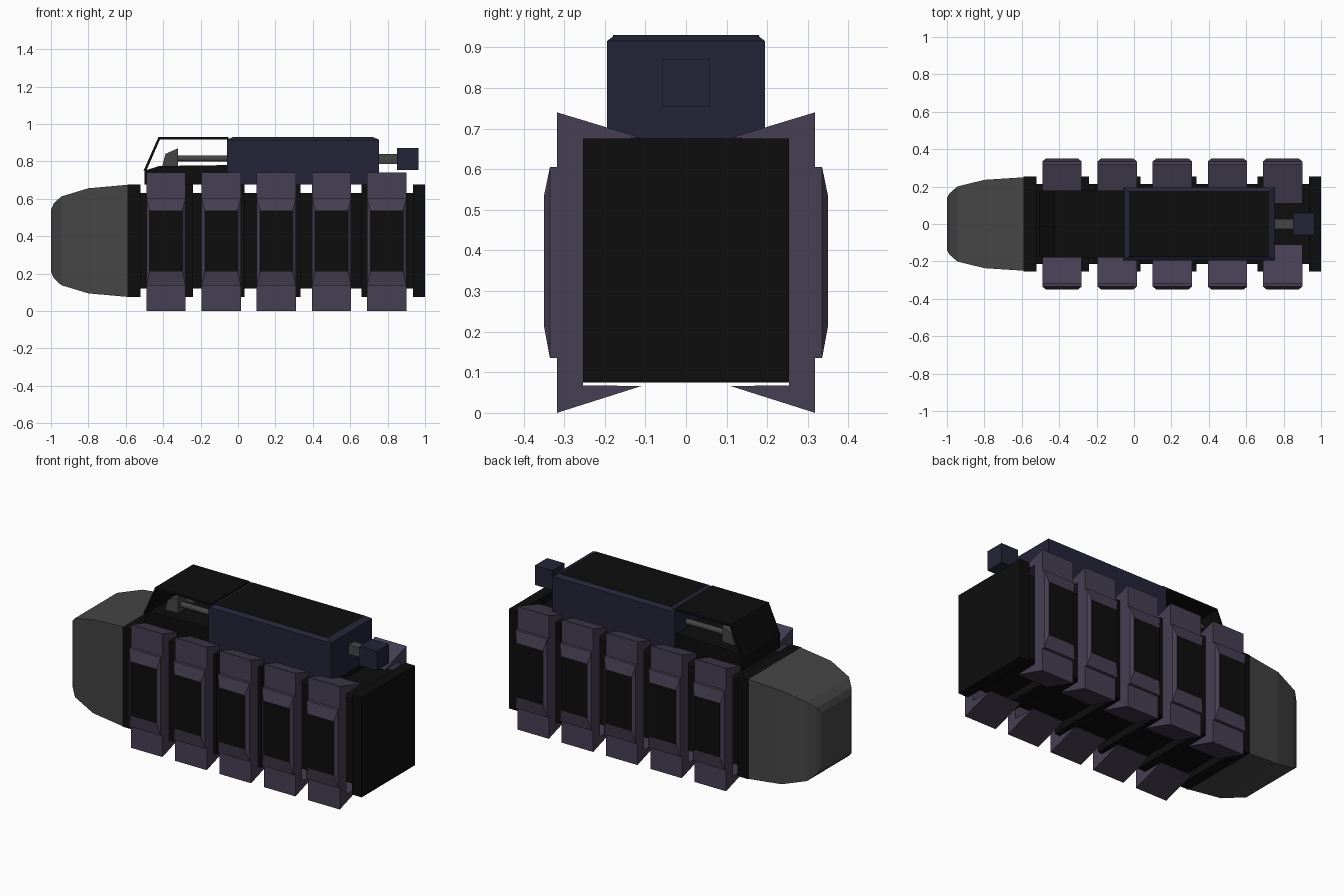
import bpy, bmesh, math

if "Cube" in bpy.data.objects:
    bpy.data.objects.remove(bpy.data.objects["Cube"])


def material(name, rgb):
    m = bpy.data.materials.new(name)
    m.diffuse_color = (*rgb, 1)
    m.use_nodes = True
    m.node_tree.nodes["Principled BSDF"].inputs["Base Color"].default_value = m.diffuse_color
    return m


BLACK = material("black", (0.004, 0.004, 0.004))
GREY = material("grey", (0.06, 0.06, 0.06))
PURPLE = material("dusty purple", (0.06, 0.05, 0.086))
NAVY = material("navy", (0.0176, 0.0176, 0.039))


def finish(name, bm, *mats):
    bmesh.ops.recalc_face_normals(bm, faces=bm.faces)
    me = bpy.data.meshes.new(name)
    bm.to_mesh(me)
    bm.free()
    for m in mats:
        me.materials.append(m)
    ob = bpy.data.objects.new(name, me)
    bpy.context.collection.objects.link(ob)
    return ob


def loft(name, rings, *mats, accent=None):
    """Skin rings of points and cap both ends; accent picks faces for the second colour."""
    bm = bmesh.new()
    vs = [[bm.verts.new(p) for p in r] for r in rings]
    n = len(vs[0])
    for a, b in zip(vs, vs[1:]):
        for i in range(n):
            j = (i + 1) % n
            bm.faces.new((a[i], a[j], b[j], b[i]))
    bm.faces.new(vs[0])
    bm.faces.new(vs[-1])
    bmesh.ops.recalc_face_normals(bm, faces=bm.faces)
    bm.normal_update()
    if accent:
        for f in bm.faces:
            f.material_index = int(accent(f))
    return finish(name, bm, *mats)


def box(name, x, y, z, mat):
    r = [(x[0], y[0]), (x[1], y[0]), (x[1], y[1]), (x[0], y[1])]
    return loft(name, [[(a, b, h) for a, b in r] for h in z], mat)


def extrude_y(name, profile, y0, y1, mat):
    return loft(name, [[(x, y, z) for x, z in profile] for y in (y0, y1)], mat)


def extrude_x(name, profile, x0, x1, mat):
    return loft(name, [[(x, y, z) for y, z in profile] for x in (x0, x1)], mat)


# Inner core and the wider ribs around it
box("core", (-0.58, 0.95), (-0.215, 0.215), (0.12, 0.63), BLACK)
for a, b in ((-0.59, -0.52), (-0.31, -0.24), (-0.035, 0.035),
             (0.26, 0.335), (0.66, 0.73), (0.935, 1.0)):
    box("rib", (a, b), (-0.253, 0.253), (0.075, 0.675), BLACK)

# Tapered nose
ZC = 0.375
loft("nose", [[(x, -w, ZC - h), (x, w, ZC - h), (x, w, ZC + h), (x, -w, ZC + h)]
              for x, w, h in ((-0.585, 0.25, 0.3), (-0.8, 0.236, 0.281), (-0.945, 0.2, 0.237),
                              (-0.985, 0.165, 0.2), (-1.0, 0.14, 0.165))], GREY)

# Side clamps with raised plates and black insets, five per side
CLAMP = [(0.318, 0), (0.318, 0.74), (0.11, 0.677), (0.254, 0.672), (0.254, 0.068), (0.11, 0.066)]
for i in range(5):
    cx = -0.385 + 0.295 * i
    for s in (-1, 1):
        extrude_x("side_clamp", [(s * y, z) for y, z in CLAMP], cx - 0.105, cx + 0.105, PURPLE)
        steps = ((0.317, 0.105, 0.135, 0.605), (0.335, 0.105, 0.135, 0.605),
                 (0.349, 0.087, 0.21, 0.537))
        loft("side_plate",
             [[(cx - w, s * y, a), (cx + w, s * y, a), (cx + w, s * y, b), (cx - w, s * y, b)]
              for y, w, a, b in steps], PURPLE, BLACK,
             accent=lambda f: abs(f.calc_center_median().y) > 0.348)

# Cabin with chamfered black roof
loft("cabin", [[(a, -w, z), (b, -w, z), (b, w, z), (a, w, z)]
               for z, a, b, w in ((0.675, -0.06, 0.755, 0.195), (0.915, -0.06, 0.755, 0.195),
                                  (0.93, -0.027, 0.722, 0.175))], NAVY, BLACK,
     accent=lambda f: f.normal.z > 0.95)

# Front deck and the bent canopy over it
extrude_y("deck", [(-0.5, 0.675), (-0.5, 0.75), (-0.42, 0.775), (-0.05, 0.78), (-0.05, 0.675)],
          -0.18, 0.18, BLACK)
extrude_y("canopy", [(-0.505, 0.75), (-0.425, 0.93), (-0.05, 0.93), (-0.05, 0.918),
                     (-0.417, 0.918), (-0.49, 0.75)], -0.18, 0.18, BLACK)

# Paired rods with wedge tips under the canopy
for s in (-1, 1):
    extrude_y("rod_tip", [(-0.405, 0.775), (-0.388, 0.84), (-0.32, 0.87), (-0.32, 0.775)],
              s * 0.035, s * 0.115, GREY)
    ring = [(s * 0.075 + 0.017 * math.cos(math.tau * k / 12), 0.815 + 0.017 * math.sin(math.tau * k / 12))
            for k in range(12)]
    extrude_x("rod", ring, -0.33, -0.05, GREY)

# Rear arm and its block
box("rear_arm", (0.74, 0.86), (-0.028, 0.028), (0.785, 0.84), GREY)
box("rear_block", (0.85, 0.965), (-0.058, 0.058), (0.753, 0.87), NAVY)
